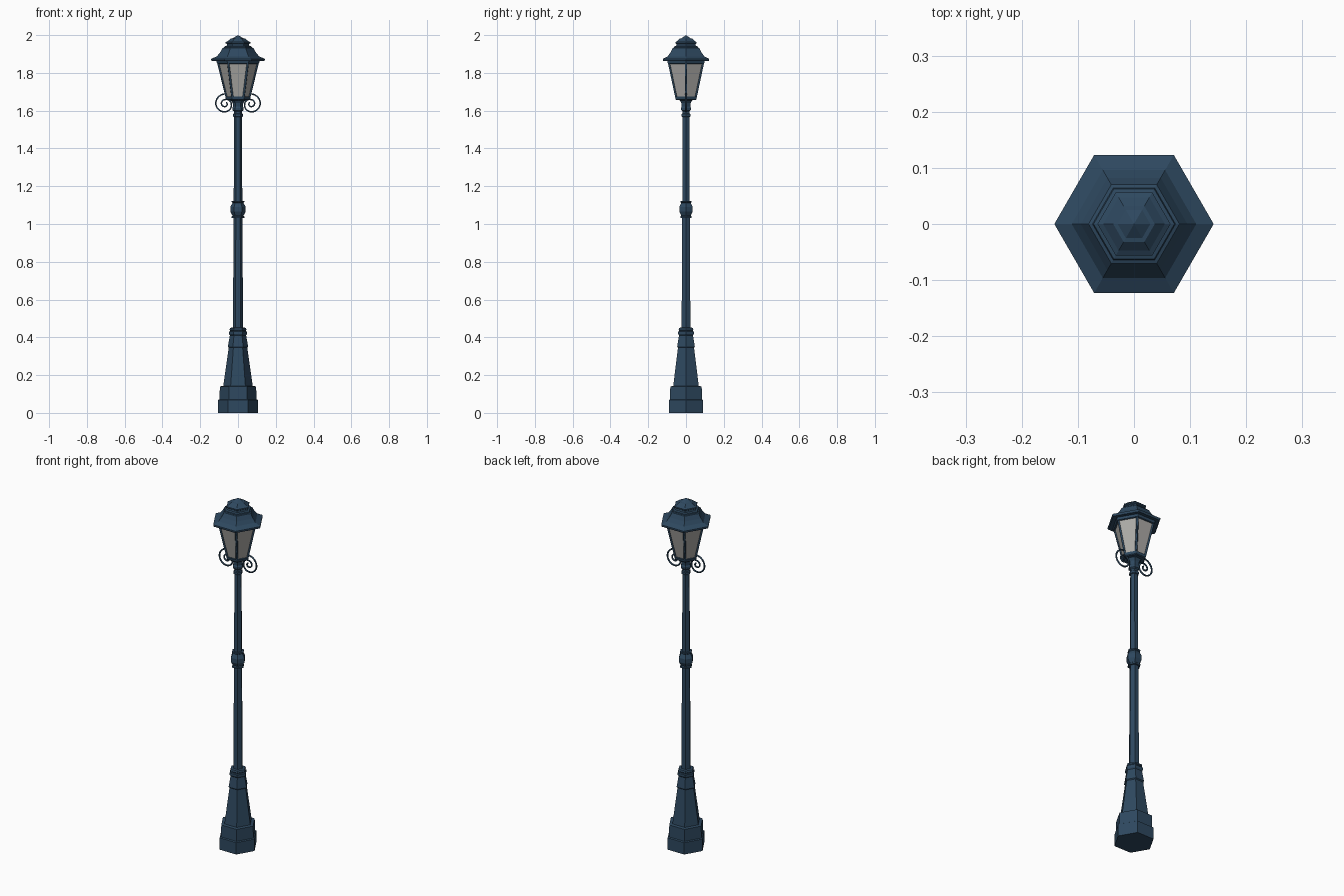
import bpy, bmesh, math
from mathutils import Vector

if "Cube" in bpy.data.objects:
    bpy.data.objects.remove(bpy.data.objects["Cube"])

def mat(name, col):
    m = bpy.data.materials.new(name)
    m.diffuse_color = col
    m.use_nodes = True
    m.node_tree.nodes["Principled BSDF"].inputs["Base Color"].default_value = m.diffuse_color
    return m

IRON = mat("blue_iron", (0.027, 0.065, 0.115, 1))
GLASS = mat("frosted_glass", (0.42, 0.41, 0.39, 1))

def hexpoint(i, r, z):
    a = i * math.pi / 3
    return Vector((r * math.cos(a), r * math.sin(a), z))

def lathe(name, profile, material=IRON, caps=True):
    """Six-sided turned part from (corner radius, height) pairs, bottom to top."""
    bm = bmesh.new()
    rings = []
    for r, z in profile:
        n = 1 if r == 0 else 6
        rings.append([bm.verts.new(hexpoint(i, r, z)) for i in range(n)])
    for lo, hi in zip(rings, rings[1:]):
        for i in range(6):
            j = (i + 1) % 6
            if len(hi) == 1:
                bm.faces.new((lo[i], lo[j], hi[0]))
            else:
                bm.faces.new((lo[i], lo[j], hi[j], hi[i]))
    if caps:
        for ring in (rings[0], rings[-1]):
            if len(ring) > 2:
                bm.faces.new(ring)
    bmesh.ops.recalc_face_normals(bm, faces=bm.faces)
    me = bpy.data.meshes.new(name)
    bm.to_mesh(me)
    bm.free()
    me.materials.append(material)
    ob = bpy.data.objects.new(name, me)
    bpy.context.collection.objects.link(ob)
    return ob

def tube(name, points, radius, res=1):
    """Round rod along a path."""
    cu = bpy.data.curves.new(name, 'CURVE')
    cu.dimensions = '3D'
    cu.bevel_depth = radius
    cu.bevel_resolution = res
    cu.use_fill_caps = True
    sp = cu.splines.new('POLY')
    sp.points.add(len(points) - 1)
    for p, co in zip(sp.points, points):
        p.co = (*co, 1)
    cu.materials.append(IRON)
    ob = bpy.data.objects.new(name, cu)
    bpy.context.collection.objects.link(ob)
    return ob

# Pedestal and post
lathe("base", [(0.105, 0), (0.105, 0.068), (0.098, 0.072), (0.096, 0.14),
               (0.078, 0.143), (0.049, 0.345), (0.054, 0.35), (0.042, 0.415)])
lathe("base_collar", [(0.042, 0.41), (0.048, 0.418), (0.048, 0.43), (0.042, 0.433),
                      (0.042, 0.437), (0.045, 0.44), (0.042, 0.45), (0.026, 0.452)])
lathe("lower_post", [(0.027, 0.44), (0.023, 1.04)])
lathe("post_knob", [(0.034, 1.032), (0.034, 1.04), (0.029, 1.044), (0.041, 1.066),
                    (0.041, 1.09), (0.029, 1.112), (0.034, 1.116), (0.034, 1.123)])
lathe("upper_post", [(0.023, 1.11), (0.02, 1.6)])

# Neck below the lantern
lathe("neck", [(0.022, 1.567), (0.026, 1.57), (0.026, 1.582), (0.021, 1.586),
               (0.021, 1.596), (0.029, 1.602), (0.03, 1.615), (0.026, 1.622),
               (0.028, 1.64), (0.038, 1.655), (0.056, 1.66)])

# Lantern: glass, corner bars, rims
R0, Z0, R1, Z1 = 0.06, 1.665, 0.108, 1.862
lathe("lantern_glass", [(R0 - 0.003, Z0), (R1 - 0.003, Z1)], GLASS)
lathe("lantern_bottom_rim", [(0.058, 1.656), (0.063, 1.66), (0.066, 1.674), (0.056, 1.676)])
lathe("lantern_top_rim", [(0.106, 1.848), (0.111, 1.85), (0.115, 1.866), (0.1, 1.868)])
for i in range(6):
    tube(f"corner_bar_{i + 1}", [hexpoint(i, R0 - 0.002, Z0), hexpoint(i, R1 - 0.002, Z1)], 0.0065, 0)

# Stepped roof and pointed cap
lathe("roof", [(0.11, 1.864), (0.138, 1.862), (0.142, 1.868), (0.142, 1.874), (0.111, 1.888),
               (0.095, 1.908), (0.081, 1.932), (0.068, 1.936)])
lathe("roof_cap", [(0.07, 1.93), (0.074, 1.935), (0.072, 1.94), (0.06, 1.943), (0.058, 1.952),
                   (0.065, 1.956), (0.065, 1.963), (0.055, 1.968), (0.037, 1.982),
                   (0.029, 1.983), (0, 2.0)])

# Scroll brackets: spiral from the lantern's lower corner inward
KEYS = [(90, 0.052), (0, 0.051), (-90, 0.043), (-180, 0.032), (-270, 0.022),
        (-360, 0.021), (-450, 0.015), (-540, 0.009), (-600, 0.006)]

def spiral_radius(a):
    for (a0, r0), (a1, r1) in zip(KEYS, KEYS[1:]):
        if a1 <= a <= a0:
            return r0 + (r1 - r0) * (a0 - a) / (a0 - a1)

for side, s in (("left", -1), ("right", 1)):
    pts = [(s * 0.05, 0, 1.672), (s * 0.056, 0, 1.684)]
    for a in range(90, -601, -15):
        r, t = spiral_radius(a), math.radians(a)
        pts.append((s * (0.067 + r * math.cos(t)), 0, 1.637 + r * math.sin(t)))
    tube(f"scroll_{side}", pts, 0.0045)
